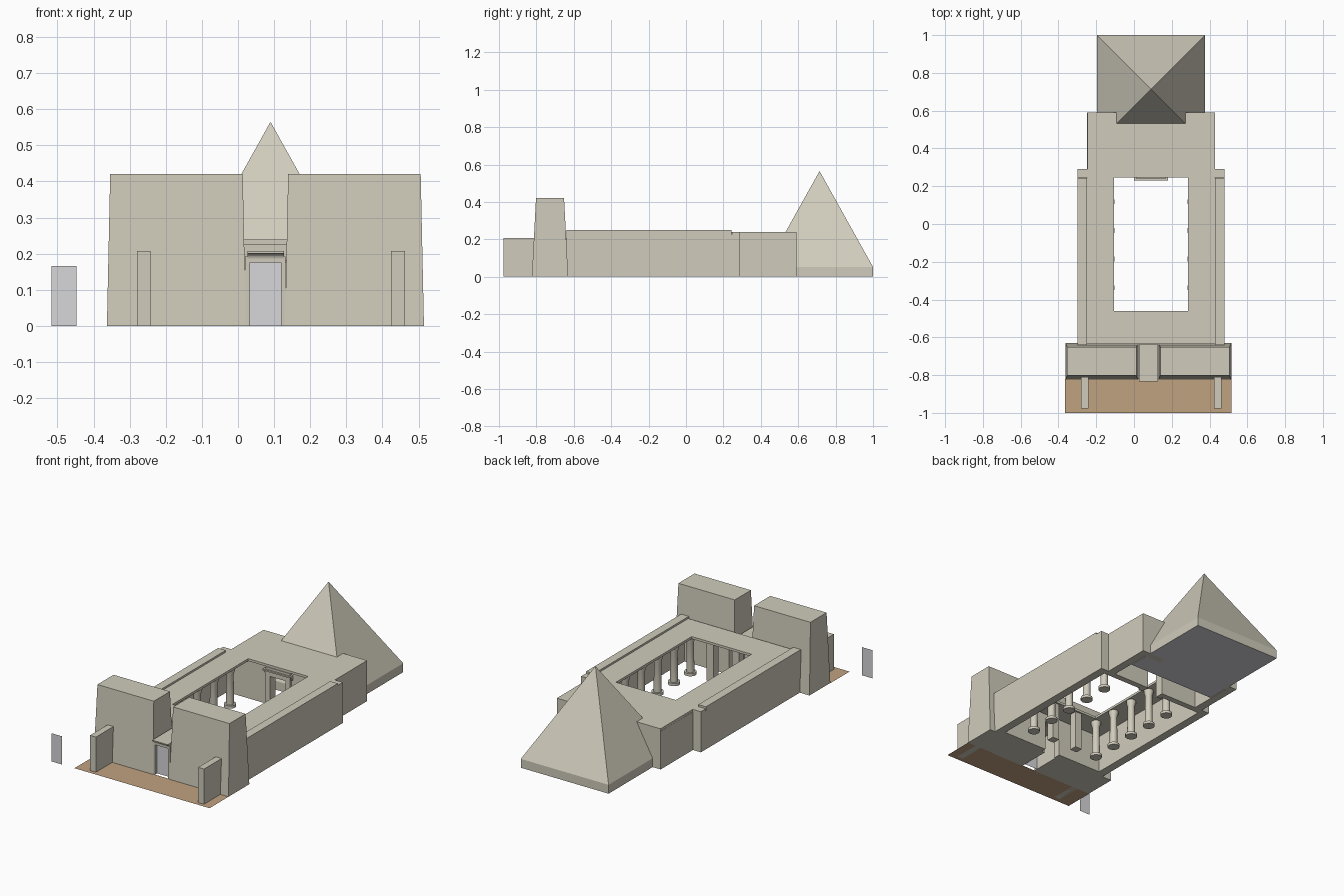
import bpy, bmesh, math

if "Cube" in bpy.data.objects:
    bpy.data.objects.remove(bpy.data.objects["Cube"])

def mat(name, c):
    m = bpy.data.materials.new(name)
    m.diffuse_color = (*c, 1)
    m.use_nodes = True
    m.node_tree.nodes["Principled BSDF"].inputs["Base Color"].default_value = m.diffuse_color
    return m

STONE = mat("sandstone", (0.63, 0.60, 0.50))
EARTH = mat("brown_earth", (0.53, 0.36, 0.22))
GREY = mat("pale_grey", (0.68, 0.68, 0.70))
CX = 0.09      # axis of court, sanctuary and pyramid
GX = 0.076     # axis of gate and towers

def finish(name, bm, material=STONE):
    bmesh.ops.recalc_face_normals(bm, faces=bm.faces)
    me = bpy.data.meshes.new(name)
    bm.to_mesh(me)
    bm.free()
    ob = bpy.data.objects.new(name, me)
    bpy.context.collection.objects.link(ob)
    me.materials.append(material)
    return ob

def frustum(name, x, y, z, inset=(0, 0), material=STONE):
    """Box between ranges x, y, z; the top is drawn in by inset."""
    bm = bmesh.new()
    rings = []
    for h, (ix, iy) in ((z[0], (0, 0)), (z[1], inset)):
        rings.append([bm.verts.new(p) for p in (
            (x[0] + ix, y[0] + iy, h), (x[1] - ix, y[0] + iy, h),
            (x[1] - ix, y[1] - iy, h), (x[0] + ix, y[1] - iy, h))])
    bm.faces.new(rings[0])
    bm.faces.new(rings[1])
    for i in range(4):
        j = (i + 1) % 4
        bm.faces.new((rings[0][i], rings[0][j], rings[1][j], rings[1][i]))
    return finish(name, bm, material)

def plate(name, pts, material):
    bm = bmesh.new()
    bm.faces.new([bm.verts.new(p) for p in pts])
    return finish(name, bm, material)

def cornice(name, x, y, z, depth, out):
    """Hollow-curved cornice running along x and flaring towards -y."""
    prof = [(y + depth, z[0]), (y, z[0])]
    for i in range(1, 6):
        a = math.pi / 2 * i / 5
        prof.append((y - out * (1 - math.cos(a)), z[0] + (z[1] - z[0]) * 0.7 * math.sin(a)))
    prof += [(y - out, z[1]), (y + depth, z[1])]
    bm = bmesh.new()
    f = bm.faces.new([bm.verts.new((x[0], py, pz)) for py, pz in prof])
    ext = bmesh.ops.extrude_face_region(bm, geom=[f])
    # keep the starting cap so the solid is closed
    bmesh.ops.translate(bm, vec=(x[1] - x[0], 0, 0),
                        verts=[v for v in ext["geom"] if isinstance(v, bmesh.types.BMVert)])
    if not f.is_valid:
        bmesh.ops.holes_fill(bm, edges=bm.edges)
    return finish(name, bm)

def column(name, x, y, prof, n=16):
    bm = bmesh.new()
    rings = [[bm.verts.new((x + r * math.cos(2 * math.pi * i / n),
                            y + r * math.sin(2 * math.pi * i / n), z)) for i in range(n)]
             for r, z in prof]
    bm.faces.new(rings[0])
    bm.faces.new(rings[-1])
    for a, b in zip(rings, rings[1:]):
        for i in range(n):
            j = (i + 1) % n
            bm.faces.new((a[i], a[j], b[j], b[i])).smooth = True
    ob = finish(name, bm)
    bpy.context.view_layer.objects.active = ob
    ob.select_set(True)
    bpy.ops.object.shade_smooth_by_angle(angle=math.radians(35))
    ob.select_set(False)

def span(c, a, b, s):
    """Range a..b from the axis c on side s."""
    return tuple(sorted((c + s * a, c + s * b)))

# forecourt ground
plate("forecourt_ground", [(-0.365, -1, 0), (0.515, -1, 0), (0.515, -0.82, 0), (-0.365, -0.82, 0)], EARTH)

# standing grey panel and gate door
plate("loose_panel", [(-0.516, -1, 0), (-0.447, -1, 0), (-0.447, -1, 0.166), (-0.516, -1, 0.166)], GREY)
plate("gate_door", [(0.033, -0.80, 0), (0.119, -0.80, 0), (0.119, -0.80, 0.176), (0.033, -0.80, 0.176)], GREY)

for side, s in (("left", -1), ("right", 1)):
    # entrance towers, buttresses, gate jambs
    frustum(side + "_tower", span(GX, 0.054, 0.439, s), (-0.824, -0.63), (0, 0.42), (0.009, 0.022))
    frustum(side + "_buttress", span(0.091, 0.333, 0.371, s), (-0.976, -0.80), (0, 0.207))
    frustum(side + "_gate_jamb", span(GX, 0.043, 0.056, s), (-0.82, -0.63), (0, 0.19))
    # court side walls with raised tops
    frustum(side + "_court_wall", span(CX, 0.34, 0.39, s), (-0.64, 0.243), (0, 0.25))
    frustum(side + "_court_wall_end", span(CX, 0.34, 0.39, s), (0.243, 0.29), (0, 0.225))
    # front and rear cross walls, leaving doorways
    frustum(side + "_front_wall", span(CX, 0.05, 0.345, s), (-0.64, -0.60), (0, 0.225))
    frustum(side + "_facade_wall", span(CX, 0.05, 0.345, s), (0.255, 0.29), (0, 0.225))
    frustum(side + "_portal_jamb", span(CX, 0.05, 0.08, s), (0.24, 0.262), (0, 0.19))
    # sanctuary walls
    frustum(side + "_sanctuary_wall", span(CX, 0.29, 0.338, s), (0.28, 0.59), (0, 0.225))
    frustum(side + "_sanctuary_back_wall", span(CX, 0.18, 0.30, s), (0.55, 0.59), (0, 0.225))
    # portico pillars and colonnade
    frustum(side + "_square_pillar", span(CX, 0.06, 0.105, s), (-0.515, -0.47), (0, 0.225))
    for i in range(5):
        column(f"{side}_column_{i + 1}", CX + s * 0.225, -0.49 + 0.152 * i,
               [(0.033, 0), (0.033, 0.016), (0.022, 0.016), (0.020, 0.19),
                (0.027, 0.212), (0.027, 0.225)])

# gate lintel, roof and cornice
frustum("gate_lintel", (0.02, 0.132), (-0.82, -0.63), (0.176, 0.192))
cornice("gate_cornice", (0.026, 0.127), -0.82, (0.185, 0.207), 0.19, 0.015)
frustum("front_wall_lintel", (0.03, 0.15), (-0.64, -0.60), (0.18, 0.225))

# sanctuary portal
frustum("portal_lintel", (0.01, 0.17), (0.24, 0.29), (0.175, 0.225))
cornice("portal_cornice", (0.0, 0.18), 0.245, (0.185, 0.212), 0.03, 0.015)

# flat roof around the open court
Z = (0.225, 0.239)
frustum("front_roof", (-0.25, 0.43), (-0.635, -0.46), Z)
frustum("left_roof", (-0.25, -0.105), (-0.46, 0.245), Z)
frustum("right_roof", (0.285, 0.43), (-0.46, 0.245), Z)
frustum("rear_roof", (-0.30, 0.48), (0.245, 0.29), Z)
frustum("sanctuary_roof", (-0.247, 0.428), (0.29, 0.59), Z)

# pyramid on a low plinth, grey underside
h = 0.286
frustum("pyramid_plinth", (CX - h, CX + h), (0.714 - h, 0.714 + h), (0, 0.052))
bm = bmesh.new()
base = [bm.verts.new((CX + sx * h, 0.714 + sy * h, 0.052)) for sx, sy in ((-1, -1), (1, -1), (1, 1), (-1, 1))]
apex = bm.verts.new((CX, 0.714, 0.565))
for i in range(4):
    bm.faces.new((base[i], base[(i + 1) % 4], apex))
finish("pyramid", bm)
plinth = bpy.data.objects["pyramid_plinth"].data
plinth.materials.append(GREY)
for f in plinth.polygons:
    if f.normal.z < -0.9:
        f.material_index = 1
